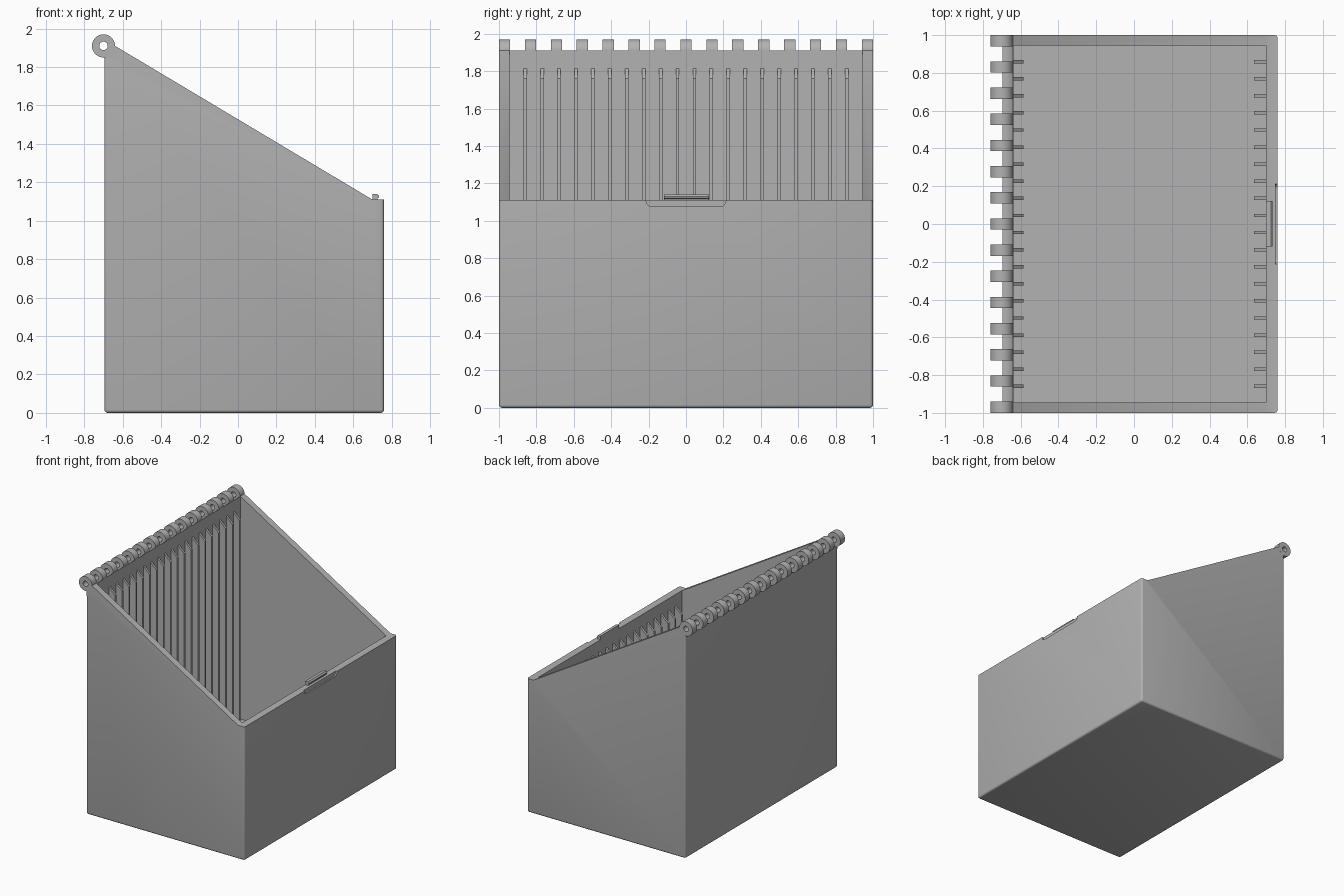
import bpy, bmesh, math
from mathutils import Vector

cube = bpy.data.objects.get("Cube")
if cube:
    bpy.data.objects.remove(cube, do_unlink=True)

grey = bpy.data.materials.new("plain grey")
grey.use_nodes = True
COLOUR = (0.45, 0.45, 0.45, 1)
grey.diffuse_color = COLOUR
grey.node_tree.nodes["Principled BSDF"].inputs["Base Color"].default_value = COLOUR

BACK, FRONT, INNER_BACK, INNER_FRONT = -0.695, 0.76, -0.639, 0.70
HINGE_X, HINGE_Z, HINGE_R = -0.70, 1.91, 0.06
RIM_Z = 1.11


def finish(name, bm):
    bmesh.ops.recalc_face_normals(bm, faces=bm.faces)
    mesh = bpy.data.meshes.new(name)
    bm.to_mesh(mesh)
    bm.free()
    mesh.materials.append(grey)
    ob = bpy.data.objects.new(name, mesh)
    bpy.context.collection.objects.link(ob)
    return ob


def prism_bm(points, direction):
    """Extrude a closed outline of 3D points along a direction."""
    bm = bmesh.new()
    face = bm.faces.new([bm.verts.new(p) for p in points])
    out = bmesh.ops.extrude_face_region(bm, geom=[face])
    moved = [v for v in out["geom"] if isinstance(v, bmesh.types.BMVert)]
    bmesh.ops.translate(bm, verts=moved, vec=direction)
    bmesh.ops.recalc_face_normals(bm, faces=bm.faces)
    return bm


def side_prism(outline, y0, y1):
    return prism_bm([(x, y0, z) for x, z in outline], Vector((0, y1 - y0, 0)))


def repeat(ob, count, step):
    mod = ob.modifiers.new("row", "ARRAY")
    mod.count = count
    mod.use_relative_offset = False
    mod.use_constant_offset = True
    mod.constant_offset_displace = (0, step, 0)


def cut(ob, cutter):
    cutter.hide_render = True
    cutter.hide_set(True)
    mod = ob.modifiers.new("cut", "BOOLEAN")
    mod.operation = "DIFFERENCE"
    mod.solver = "EXACT"
    mod.object = cutter


def smooth(ob):
    bpy.ops.object.select_all(action="DESELECT")
    ob.select_set(True)
    bpy.context.view_layer.objects.active = ob
    bpy.ops.object.shade_smooth_by_angle(angle=math.radians(35))


# Bin body: sloping side outline with a hollow seat under the hinge
seat = [(HINGE_X + HINGE_R * math.cos(a), HINGE_Z + HINGE_R * math.sin(a))
        for a in (math.radians(-85 * i / 10) for i in range(11))]
outline = [(BACK, 0), (FRONT, 0), (FRONT, RIM_Z), (INNER_FRONT, RIM_Z)] + seat
outline[-1] = (BACK, seat[-1][1])
bm = side_prism(outline, -1, 1)
soft = []
for e in bm.edges:
    a, b = (v.co for v in e.verts)
    bottom = max(a.z, b.z) < 0.001
    upright = abs(a.x - b.x) < 0.001 and abs(a.y - b.y) < 0.001 and abs(a.z - b.z) > 1
    if bottom or upright:
        soft.append(e)
bmesh.ops.bevel(bm, geom=soft, offset=0.016, segments=3, profile=0.5, affect="EDGES")
body = finish("bin_body", bm)
smooth(body)

# Hollow inside
cavity = [(INNER_BACK, 0.06), (INNER_FRONT, 0.06), (INNER_FRONT, 2.5), (INNER_BACK, 2.5)]
cut(body, finish("cavity_cutter", side_prism(cavity, -0.945, 0.945)))

# Shallow finger recess at the top of the front wall
half, low, r = 0.213, 1.077, 0.03
corner = [(half - r + r * math.sin(t), low + r - r * math.cos(t))
          for t in (math.radians(15 * i) for i in range(7))]
shape = corner + [(half, 1.2), (-half, 1.2)] + [(-y, z) for y, z in reversed(corner)]
cut(body, finish("recess_cutter",
                 prism_bm([(0.748, y, z) for y, z in shape], Vector((0.1, 0, 0)))))

# Hinge knuckles
bm = bmesh.new()
SIDES = 40
rings = []
for radius, y in ((HINGE_R, -1), (HINGE_R, -0.94), (0.022, -0.94), (0.022, -1)):
    rings.append([bm.verts.new((HINGE_X + radius * math.cos(2 * math.pi * i / SIDES), y,
                                HINGE_Z + radius * math.sin(2 * math.pi * i / SIDES)))
                  for i in range(SIDES)])
for k in range(4):
    a, b = rings[k], rings[(k + 1) % 4]
    for i in range(SIDES):
        j = (i + 1) % SIDES
        bm.faces.new((a[i], a[j], b[j], b[i]))
knuckles = finish("hinge_knuckles", bm)
smooth(knuckles)
repeat(knuckles, 15, 1.94 / 14)

# Upright ribs inside the back and front walls, with slanted tops
for name, wall, tip, top in (("back_ribs", -0.645, -0.584, 1.82),
                             ("front_ribs", 0.705, 0.635, 1.02)):
    rib = [(wall, 0.05), (tip, 0.05), (tip, top - 0.06), (wall, top)]
    ribs = finish(name, side_prism(rib, -0.869, -0.851))
    repeat(ribs, 20, 1.72 / 19)

# Latch bar with a snap bead on the front rim
latch = [(0.70, 1.10), (0.726, 1.10), (0.726, 1.117), (0.734, 1.122),
         (0.734, 1.13), (0.726, 1.136), (0.724, 1.14), (0.70, 1.14)]
finish("latch_bar", side_prism(latch, -0.118, 0.122))
